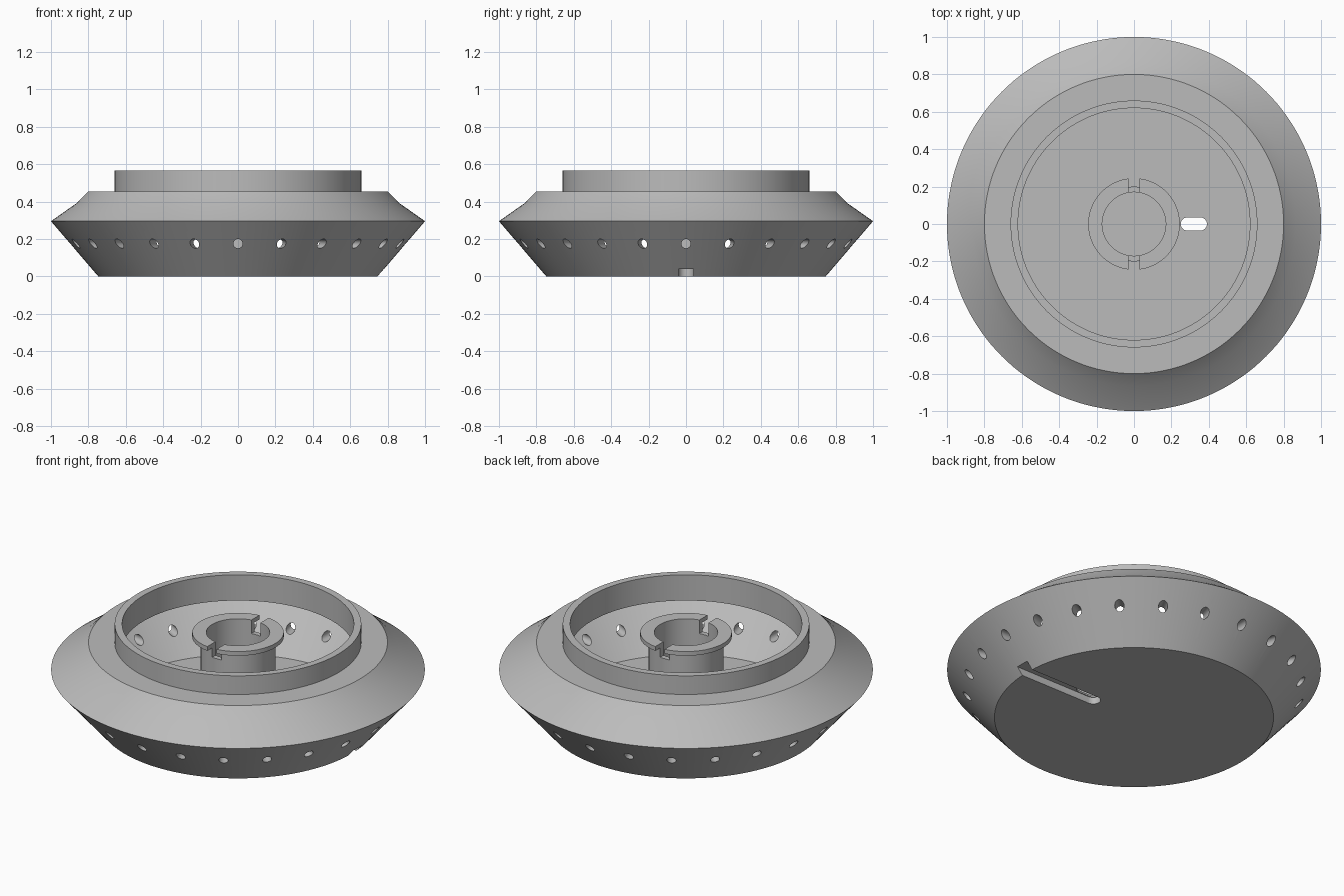
import bpy, bmesh, math
from mathutils import Matrix

cube = bpy.data.objects.get("Cube")
if cube:
    bpy.data.objects.remove(cube, do_unlink=True)

grey = bpy.data.materials.new("plain_grey")
grey.use_nodes = True
colour = (0.5, 0.5, 0.5, 1)
grey.diffuse_color = colour
grey.node_tree.nodes["Principled BSDF"].inputs["Base Color"].default_value = colour


def make_object(name, bm):
    bmesh.ops.remove_doubles(bm, verts=bm.verts, dist=1e-5)
    bmesh.ops.recalc_face_normals(bm, faces=bm.faces)
    mesh = bpy.data.meshes.new(name)
    bm.to_mesh(mesh)
    bm.free()
    mesh.materials.append(grey)
    obj = bpy.data.objects.new(name, mesh)
    bpy.context.collection.objects.link(obj)
    return obj


def revolve(name, profile, closed, steps=144):
    bm = bmesh.new()
    verts = [bm.verts.new((r, 0, z)) for r, z in profile]
    edges = [bm.edges.new(pair) for pair in zip(verts, verts[1:])]
    if closed:
        edges.append(bm.edges.new((verts[-1], verts[0])))
    bmesh.ops.spin(bm, geom=verts + edges, cent=(0, 0, 0), axis=(0, 0, 1),
                   angle=math.tau, steps=steps, use_merge=False)
    return make_object(name, bm)


def stadium(name, x0, x1, radius, z0, z1, n=12):
    """Upright prism with rounded ends along x."""
    bm = bmesh.new()
    ring = []
    for cx, start in ((x1 - radius, -math.pi / 2), (x0 + radius, math.pi / 2)):
        for i in range(n + 1):
            a = start + math.pi * i / n
            ring.append(bm.verts.new((cx + radius * math.cos(a), radius * math.sin(a), z0)))
    base = bm.faces.new(ring)
    top = bmesh.ops.extrude_face_region(bm, geom=[base])["geom"]
    bmesh.ops.translate(bm, vec=(0, 0, z1 - z0),
                        verts=[v for v in top if isinstance(v, bmesh.types.BMVert)])
    return make_object(name, bm)


def cut(obj, cutter):
    cutter.hide_render = True
    mod = obj.modifiers.new("cut", "BOOLEAN")
    mod.operation = "DIFFERENCE"
    mod.solver = "EXACT"
    mod.object = cutter
    bpy.context.view_layer.objects.active = obj
    bpy.ops.object.modifier_apply(modifier=mod.name)
    bpy.data.objects.remove(cutter, do_unlink=True)


# Hollow housing: conical underside, shoulder and raised collar
housing = revolve("housing", [
    (0, 0), (0.747, 0), (1, 0.295), (0.865, 0.39), (0.8, 0.455),
    (0.66, 0.455), (0.66, 0.565), (0.62, 0.565), (0.62, 0.413),
    (0.78, 0.413), (0.83, 0.365), (0.93, 0.295), (0.715, 0.05), (0, 0.05)], False)

# Hub tube with a thin flange
hub = revolve("hub", [
    (0.17, 0.045), (0.2, 0.045), (0.2, 0.49), (0.245, 0.49),
    (0.245, 0.515), (0.17, 0.515)], True, 96)

# Ring of round vent holes
bm = bmesh.new()
for i in range(24):
    matrix = (Matrix.Rotation(math.tau * i / 24, 4, "Z")
              @ Matrix.Translation((0.88, 0, 0.175))
              @ Matrix.Rotation(math.pi / 2, 4, "Y"))
    bmesh.ops.create_cone(bm, cap_ends=True, segments=20, radius1=0.025,
                          radius2=0.025, depth=0.3, matrix=matrix)
cut(housing, make_object("vent_cutter", bm))

# Cable groove under the floor and the slot through it
cut(housing, stadium("groove_cutter", 0.245, 1.2, 0.04, -0.05, 0.04))
cut(housing, stadium("slot_cutter", 0.25, 0.39, 0.035, -0.05, 0.1))

# Two notches in the hub's upper end
bm = bmesh.new()
for side in (-1, 1):
    bmesh.ops.create_cube(bm, size=1, matrix=Matrix.Translation((0, side * 0.21, 0.5))
                          @ Matrix.Diagonal((0.06, 0.14, 0.13, 1)))
cut(hub, make_object("notch_cutter", bm))

# Smooth round walls, crisp edges
bpy.ops.object.select_all(action="DESELECT")
for obj in (housing, hub):
    obj.select_set(True)
bpy.context.view_layer.objects.active = housing
bpy.ops.object.shade_smooth_by_angle(angle=math.radians(30))
